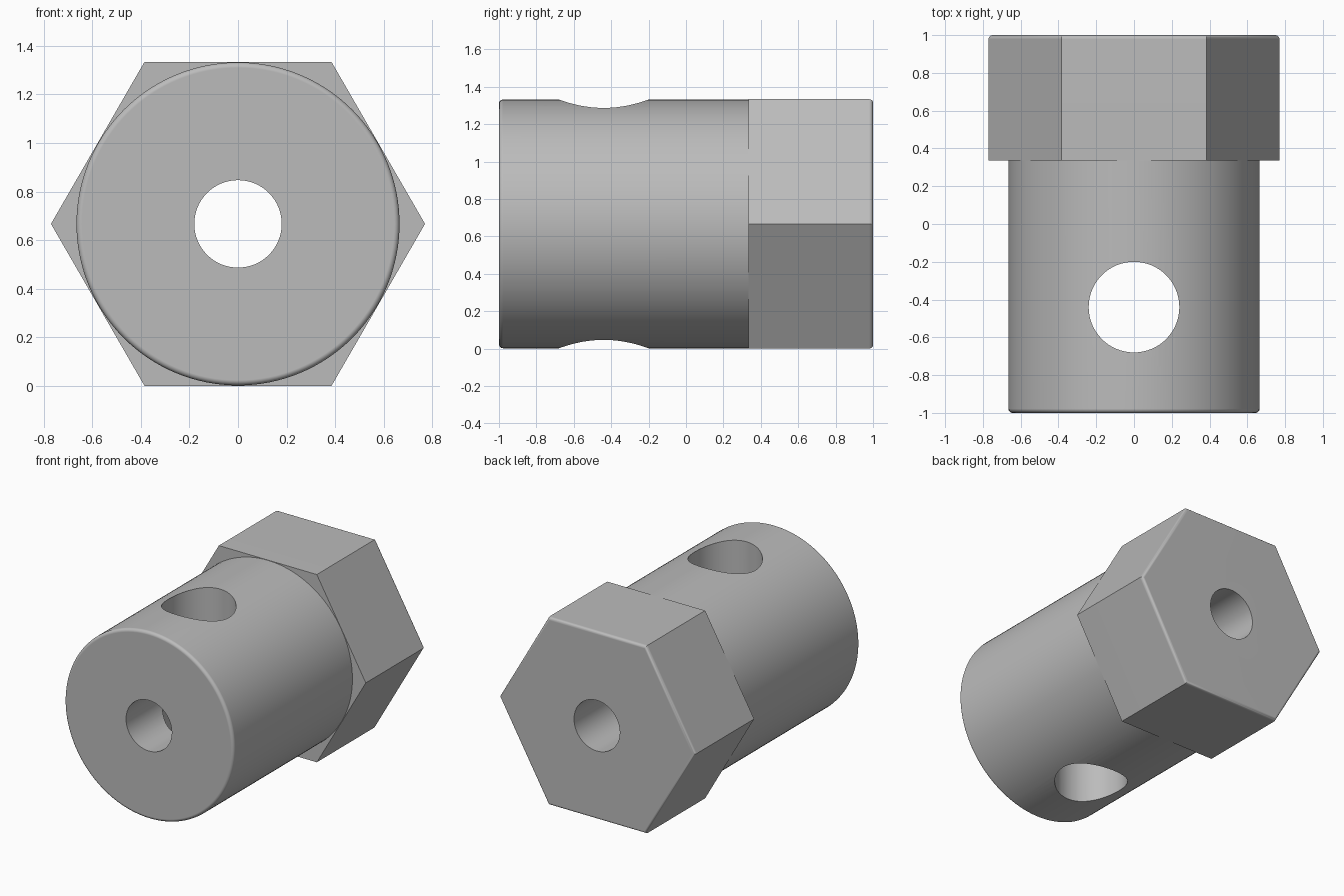
import bpy, bmesh
from math import cos, sin, pi, radians

if "Cube" in bpy.data.objects:
    bpy.data.objects.remove(bpy.data.objects["Cube"], do_unlink=True)

steel = bpy.data.materials.new("grey steel")
steel.use_nodes = True
colour = (0.5, 0.5, 0.5, 1)
steel.diffuse_color = colour
steel.node_tree.nodes["Principled BSDF"].inputs["Base Color"].default_value = colour

AXIS_Z = 0.667    # height of the long axis
FILLET = 0.022


def prism(name, sides, profile, upright=False, centre_y=0):
    """Sweep (position, radius) pairs around the y axis, or around z if upright."""
    bm = bmesh.new()
    rings = []
    for t, r in profile:
        ring = []
        for i in range(sides):
            a = 2 * pi * i / sides
            u, v = r * cos(a), r * sin(a)
            co = (u, centre_y + v, t) if upright else (u, t, AXIS_Z + v)
            ring.append(bm.verts.new(co))
        rings.append(ring)
    for a, b in zip(rings, rings[1:]):
        for i in range(sides):
            j = (i + 1) % sides
            bm.faces.new((a[i], a[j], b[j], b[i]))
    bm.faces.new(rings[0])
    bm.faces.new(rings[-1])
    bmesh.ops.recalc_face_normals(bm, faces=bm.faces)
    mesh = bpy.data.meshes.new(name)
    bm.to_mesh(mesh)
    bm.free()
    mesh.materials.append(steel)
    obj = bpy.data.objects.new(name, mesh)
    bpy.context.collection.objects.link(obj)
    return obj


def rounded_end(end, radius, direction, steps=5):
    """Quarter-round profile from the side wall to the end face."""
    points = []
    for k in range(steps + 1):
        a = pi / 2 * k / steps
        points.append((end - direction * FILLET * (1 - sin(a)),
                       radius - FILLET * (1 - cos(a))))
    return points


def combine(obj, tool, operation):
    mod = obj.modifiers.new(operation.lower(), "BOOLEAN")
    mod.operation, mod.solver, mod.object = operation, "EXACT", tool
    bpy.context.view_layer.objects.active = obj
    bpy.ops.object.modifier_apply(modifier=mod.name)
    bpy.data.objects.remove(tool, do_unlink=True)


# Round barrel with a filleted front rim, running into the hexagonal head
body = prism("hex_head_barrel", 128,
             [(0.5, 0.665)] + rounded_end(-1, 0.665, -1))
head = prism("hex_head", 6, [(0.335, 0.77)] + rounded_end(1, 0.77, 1))
combine(body, head, "UNION")

# Bore along the axis and cross hole through the barrel
bore = prism("bore_cutter", 64, [(-1.2, 0.18), (1.2, 0.18)])
combine(body, bore, "DIFFERENCE")
cross = prism("cross_hole_cutter", 64, [(-0.3, 0.24), (1.6, 0.24)], True, -0.44)
combine(body, cross, "DIFFERENCE")

# Smooth shading with crisp machined edges
bpy.ops.object.select_all(action="DESELECT")
body.select_set(True)
bpy.context.view_layer.objects.active = body
bpy.ops.object.shade_smooth_by_angle(angle=radians(30))
weighted = body.modifiers.new("weighted_normals", "WEIGHTED_NORMAL")
weighted.keep_sharp = True
